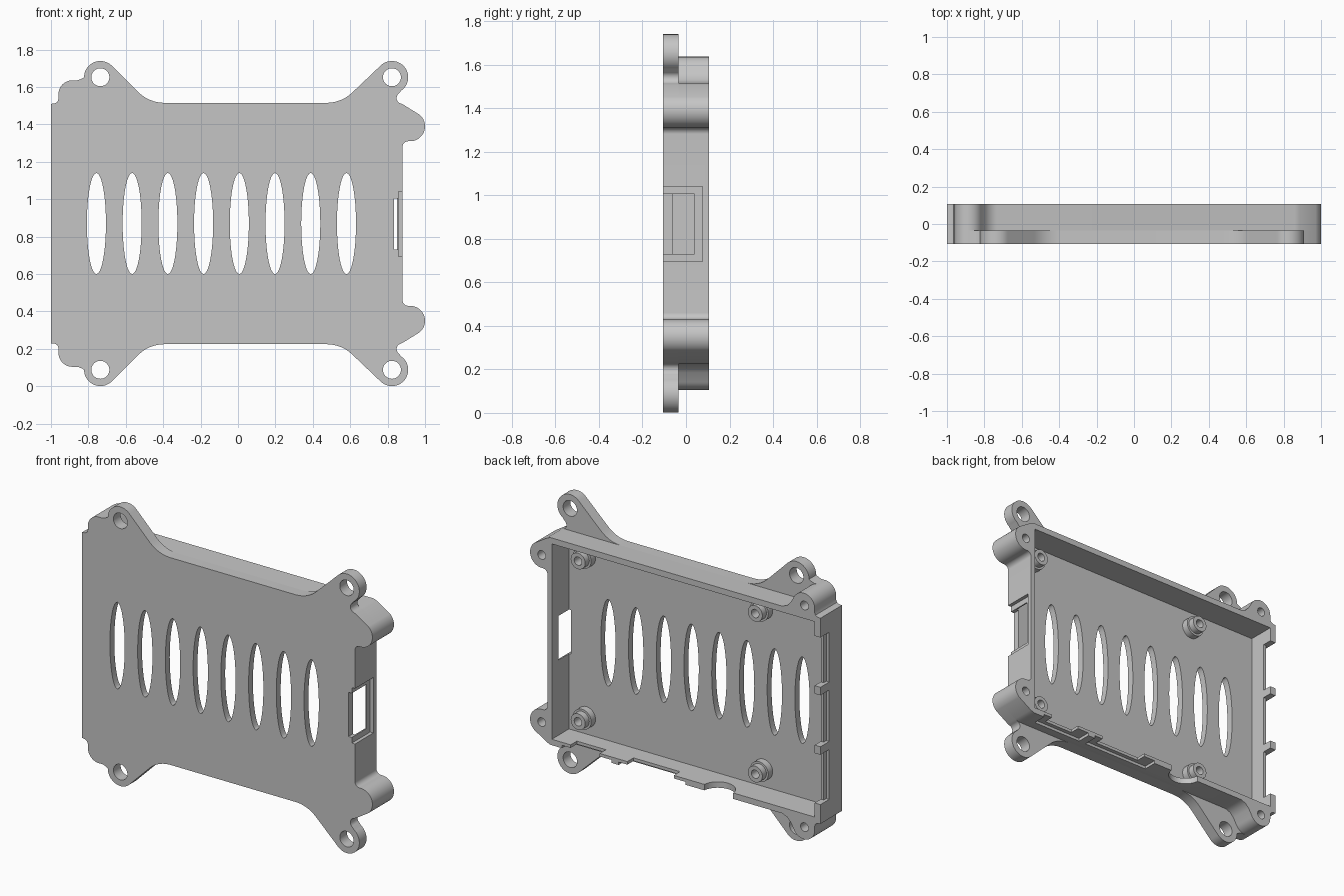
import bpy, bmesh, math
from mathutils import Matrix, Vector

old = bpy.data.objects.get("Cube")
if old:
    bpy.data.objects.remove(old, do_unlink=True)

grey = bpy.data.materials.new("light grey plastic")
grey.use_nodes = True
colour = (0.56, 0.56, 0.56, 1)
grey.diffuse_color = colour
grey.node_tree.nodes["Principled BSDF"].inputs["Base Color"].default_value = colour

FRONT, FLOOR, EAR_BACK, RIM = -0.106, -0.063, -0.035, 0.106
MID = 0.87
TOP = 1.515


def make(name, bm):
    bmesh.ops.recalc_face_normals(bm, faces=bm.faces)
    mesh = bpy.data.meshes.new(name)
    bm.to_mesh(mesh)
    bm.free()
    mesh.materials.append(grey)
    ob = bpy.data.objects.new(name, mesh)
    bpy.context.collection.objects.link(ob)
    return ob


def prism(name, points, y0, y1):
    """Extrude an (x, z) outline along y."""
    bm = bmesh.new()
    face = bm.faces.new([bm.verts.new((x, y0, z)) for x, z in points])
    moved = bmesh.ops.extrude_face_region(bm, geom=[face])["geom"]
    bmesh.ops.translate(bm, vec=(0, y1 - y0, 0),
                        verts=[v for v in moved if isinstance(v, bmesh.types.BMVert)])
    return make(name, bm)


def box(x0, x1, y0, y1, z0, z1):
    return prism("cutter", [(x0, z0), (x1, z0), (x1, z1), (x0, z1)], y0, y1)


def arc(cx, cz, r, a0, a1, rz=None):
    n = max(4, round(abs(a1 - a0) / 7.5))
    angles = [math.radians(a0 + (a1 - a0) * i / n) for i in range(n + 1)]
    return [(cx + r * math.cos(a), cz + (rz or r) * math.sin(a)) for a in angles]


def oval(cx, cz, r, y0, y1, rz=None):
    return prism("cutter", arc(cx, cz, r, 0, 360, rz)[:-1], y0, y1)


def mirrored(half):
    return half + [(x, 2 * MID - z) for x, z in reversed(half)]


def carve(ob, cutters):
    """Subtract each cutter and bake the result."""
    for c in cutters:
        c.hide_render = True
        mod = ob.modifiers.new("cut", "BOOLEAN")
        mod.operation, mod.solver, mod.object = "DIFFERENCE", "EXACT", c
    bpy.context.view_layer.update()
    deps = bpy.context.evaluated_depsgraph_get()
    baked = bpy.data.meshes.new_from_object(ob.evaluated_get(deps))
    ob.modifiers.clear()
    ob.data = baked
    for c in cutters:
        bpy.data.objects.remove(c, do_unlink=True)


# Upper half outlines, mirrored to the lower half
ears = [(0.823, 1.652), (-0.736, 1.652)]
lobe = (arc(0.91, 1.28, 0.03, 180, 90) + arc(0.92, 1.39, 0.08, -90, 50)
        + [(0.885, 1.505)])
boss_end = [(-0.96, 1.535), (-0.966, 1.52), (-0.98, 1.512), (-1, 1.51)]
plate_half = (lobe + arc(0.878, 1.541, 0.03, 255, 125)
              + arc(*ears[0], 0.087, -56, 135)
              + arc(0.473, TOP + 0.2, 0.2, -45, -90)
              + arc(-0.393, TOP + 0.2, 0.2, 270, 225)
              + arc(*ears[1], 0.087, 45, 180)
              + [(-0.838, 1.643), (-0.858, 1.636)]
              + arc(-0.885, 1.561, 0.075, 90, 180) + boss_end)
frame_half = (lobe + [(0.86, TOP), (-0.735, TOP), (-0.77, 1.528), (-0.795, 1.555)]
              + arc(-0.885, 1.561, 0.075, 30, 180) + boss_end)


def shared_cutters():
    """Inner cavity plus the stepped window in the side wall."""
    return [box(-0.96, 0.85, FLOOR, 0.3, 0.262, 1.478),
            box(0.858, 1.1, -0.3, 0.075, 0.695, 1.04),
            box(0.835, 1.1, -0.3, 0.04, 0.73, 1.005)]


# Front plate with mounting ears and vent slots
plate = prism("front_plate", mirrored(plate_half), FRONT, EAR_BACK)
holes = [oval(x, zz, 0.048, -0.3, 0.3) for x, z in ears for zz in (z, 2 * MID - z)]
slots = [oval(-0.757 + 0.191 * i, MID, 0.051, -0.3, 0.3, 0.27) for i in range(8)]
carve(plate, shared_cutters() + holes + slots)

# Wall frame with corner bosses
frame = prism("wall_frame", mirrored(frame_half), EAR_BACK, RIM)
cuts = shared_cutters()
for x, z in ((0.92, 1.39), (-0.89, 1.56)):
    for zz in (z, 2 * MID - z):
        cuts.append(oval(x, zz, 0.027, 0, 0.3))

# Port gaps in the end wall, with a lower outer step and tabs between them
for z0, z1 in ((0.35, 0.66), (0.71, 1.03), (1.08, 1.39)):
    cuts.append(box(-1.2, -0.93, 0.045, 0.3, z0, z1))
    cuts.append(box(-1.2, -0.98, 0.02, 0.3, z0, z1))

# Port notches in the lower wall, each with a wider shallow outer recess
for x0, x1 in ((0.52, 0.72), (0.01, 0.33)):
    cuts.append(box(x0, x1, 0.045, 0.3, 0.1, 0.3))
    cuts.append(box(x0 - 0.08, x1 + 0.06, 0.02, 0.3, 0.1, 0.243))

# Round socket notch
bm = bmesh.new()
bmesh.ops.create_cone(bm, cap_ends=True, segments=48, radius1=0.1, radius2=0.1,
                      depth=0.2, matrix=Matrix.Translation((-0.3, RIM + 0.01, 0.22)))
cuts.append(make("cutter", bm))
carve(frame, cuts)


# Stepped hollow standoffs for the circuit board
def standoff(name, x, z):
    profile = [(0.026, FLOOR), (0.026, 0.02), (0.05, 0.02),
               (0.05, -0.02), (0.063, -0.02), (0.063, FLOOR)]
    bm = bmesh.new()
    verts = [bm.verts.new((r, y, 0)) for r, y in profile]
    edges = [bm.edges.new(pair) for pair in zip(verts, verts[1:])]
    bmesh.ops.spin(bm, geom=verts + edges, cent=(0, 0, 0), axis=(0, 1, 0),
                   angle=math.tau, steps=32, use_duplicate=False)
    bmesh.ops.remove_doubles(bm, verts=bm.verts, dist=0.0001)
    bmesh.ops.translate(bm, verts=bm.verts, vec=Vector((x, 0, z)))
    return make(name, bm)


parts = [plate, frame]
for side, x in (("left", 0.73), ("right", -0.49)):
    for level, z in (("lower", 0.37), ("upper", 1.37)):
        parts.append(standoff(f"{level}_{side}_standoff", x, z))

# Smooth the curved walls and keep hard edges
bpy.ops.object.select_all(action="DESELECT")
for ob in parts:
    ob.select_set(True)
bpy.context.view_layer.objects.active = plate
bpy.ops.object.shade_smooth_by_angle(angle=math.radians(30))
